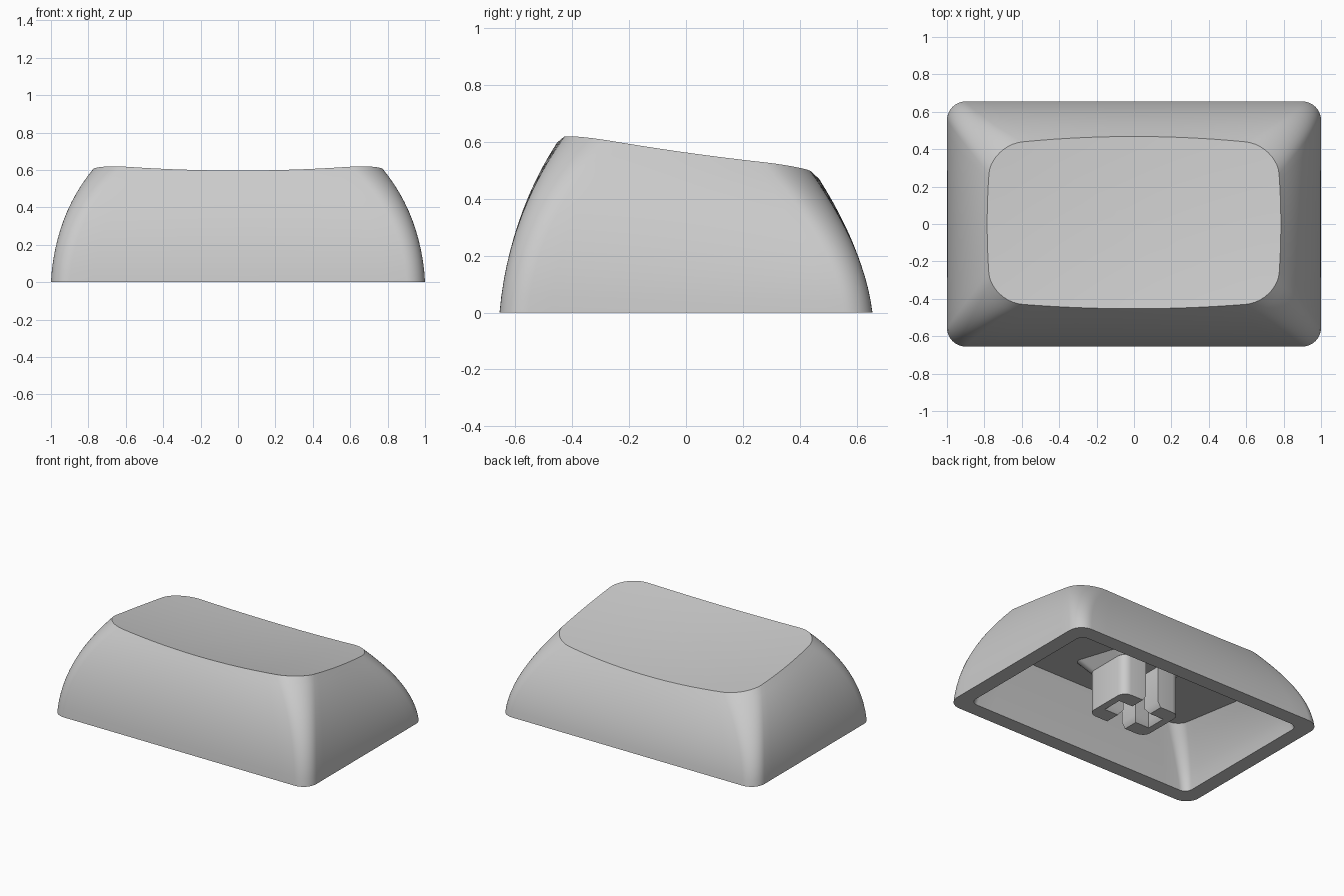
import bpy, bmesh, math

if "Cube" in bpy.data.objects:
    bpy.data.objects.remove(bpy.data.objects["Cube"])

grey = bpy.data.materials.new("cap grey")
grey.diffuse_color = (0.6, 0.6, 0.6, 1)
grey.use_nodes = True
grey.node_tree.nodes["Principled BSDF"].inputs["Base Color"].default_value = grey.diffuse_color


def rounded_rect(x0, x1, y0, y1, r, arc=10, side=14):
    """Counter-clockwise rounded rectangle with evenly divided straight sides."""
    centres = [(x1 - r, y0 + r, -90), (x1 - r, y1 - r, 0), (x0 + r, y1 - r, 90), (x0 + r, y0 + r, 180)]
    corners = [[(cx + r * math.cos(math.radians(a + 90 * i / arc)),
                 cy + r * math.sin(math.radians(a + 90 * i / arc))) for i in range(arc + 1)]
               for cx, cy, a in centres]
    pts = []
    for k in range(4):
        pts += corners[k]
        (ax, ay), (bx, by) = corners[k][-1], corners[(k + 1) % 4][0]
        pts += [(ax + (bx - ax) * i / side, ay + (by - ay) * i / side) for i in range(1, side)]
    return pts


def top_z(x, y):
    """Sloping, dished top surface."""
    return 0.519 - 0.14 * y + 0.07 * x * x + 0.07 * y * y


def outer_ring(t):
    """Ring of the outer wall at fraction t of the local height."""
    hx = 1 - 0.035 * t - 0.18 * t * t
    yf = -0.655 + 0.06 * t + 0.142 * t * t
    yb = 0.655 - 0.065 * t - 0.122 * t * t
    ring = []
    for x, y in rounded_rect(-hx, hx, yf, yb, 0.1 + 0.07 * t * t):
        bx, by = x / hx, y / yb
        bow = 0.1 if y > 0 else 0.085
        x, y = x * (1 - 0.03 * t * t * by * by), y * (1 - bow * t * t * bx * bx)
        ring.append((x, y, t * top_z(x, y)))
    return ring


def finish(bm, name, angle=35):
    bmesh.ops.recalc_face_normals(bm, faces=bm.faces)
    mesh = bpy.data.meshes.new(name)
    bm.to_mesh(mesh)
    bm.free()
    mesh.materials.append(grey)
    ob = bpy.data.objects.new(name, mesh)
    bpy.context.collection.objects.link(ob)
    bpy.ops.object.select_all(action='DESELECT')
    ob.select_set(True)
    bpy.context.view_layer.objects.active = ob
    bpy.ops.object.shade_smooth_by_angle(angle=math.radians(angle))
    return ob


def loft(name, rings):
    """Skin a list of rings and cap both ends."""
    bm = bmesh.new()
    loops = [[bm.verts.new(p) for p in ring] for ring in rings]
    n = len(loops[0])
    for a, b in zip(loops, loops[1:]):
        for i in range(n):
            bm.faces.new((a[i], a[(i + 1) % n], b[(i + 1) % n], b[i]))
    bm.faces.new(loops[0])
    bm.faces.new(loops[-1])
    return finish(bm, name)


def flat_ring(hx, hy, r, z):
    return [(x, y, z) for x, y in rounded_rect(-hx, hx, -hy, hy, r)]


def inner_ring(t):
    """Ring of the cavity wall; the ceiling at t = 1 slopes with the top."""
    s = t ** 1.4
    pts = rounded_rect(-0.895 + 0.14 * s, 0.895 - 0.14 * s, -0.55 + 0.085 * s, 0.55 - 0.08 * s, 0.055 + 0.035 * t)
    return [(x, y, t * (0.342 - 0.13 * y)) for x, y in pts]


# Hollow cap: cavity ceiling, inner wall, bottom rim, curved outer wall, dished top
rings = [inner_ring(i / 6) for i in range(6, -1, -1)]
rings += [outer_ring(i / 12) for i in range(13)]
edge = rings[-1]
for s in (0.88, 0.72, 0.54, 0.36, 0.18, 0.03):
    rings.append([(x * s, y * s, top_z(x * s, y * s)) for x, y, z in edge])
loft("cap_shell", rings)

# Flared foot joining the stem to the ceiling
loft("stem_base", [flat_ring(0.232, 0.177, 0.06, 0.29), flat_ring(0.34, 0.25, 0.06, 0.40)])


# Stem: two mirrored C-shaped halves leave a cross-shaped socket with a bevelled mouth
def stem_half(name, sign):
    def section(e, z):
        hx, hy, c = 0.232, 0.177, 0.06
        gap, arm, slot = 0.049 + e, 0.157 + e, 0.046 + e
        outline = [(gap, -hy), (hx - c, -hy)]
        outline += [(hx - c + c * math.sin(math.radians(a)), -hy + c - c * math.cos(math.radians(a)))
                    for a in (22.5, 45, 67.5)]
        outline += [(hx, -hy + c)]
        outline += [(x, -y) for x, y in reversed(outline)]
        outline += [(gap, slot), (arm, slot), (arm, -slot), (gap, -slot)]
        return [(sign * x, y, z) for x, y in outline]
    loft(name, [section(0.025, 0), section(0, 0.036), section(0, 0.30)])


stem_half("stem_right", 1)
stem_half("stem_left", -1)
